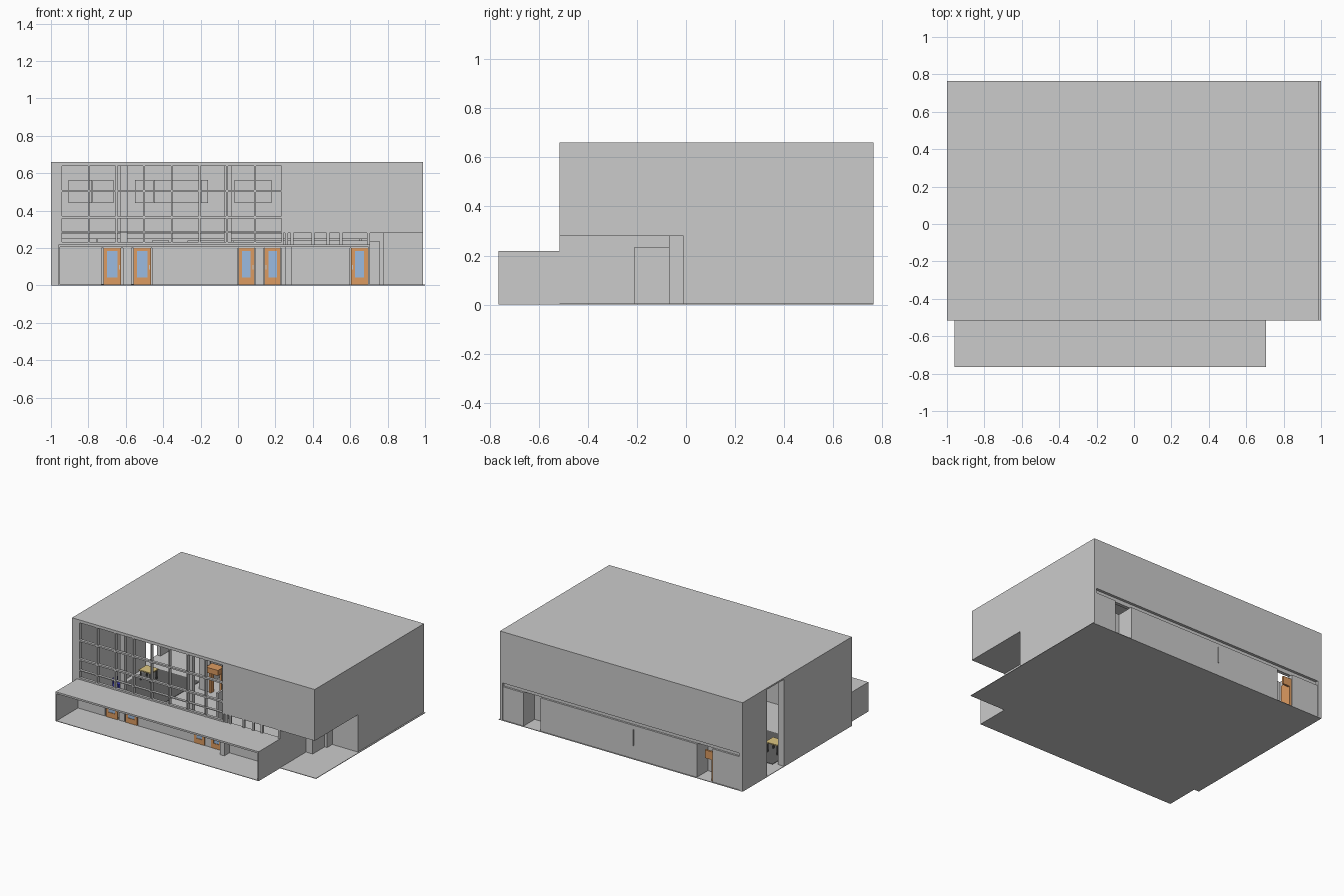
import bpy

def material(name, rgb):
    m = bpy.data.materials.new(name)
    m.diffuse_color = (*rgb, 1)
    return m

ORANGE = material("orange_wood", (0.72, 0.33, 0.12))
BLUE = material("blue_glass", (0.33, 0.5, 0.75))
NAVY = material("navy_fabric", (0.05, 0.05, 0.5))
GOLD = material("light_wood", (0.72, 0.56, 0.22))
DARK = material("dark_carpet", (0.12, 0.12, 0.12))
WHITE = material("white_metal", (0.9, 0.9, 0.9))

def box(name, x0, x1, y0, y1, z0, z1, mat=None):
    """Axis-aligned box from its limits."""
    bpy.ops.mesh.primitive_cube_add(size=1, location=((x0+x1)/2, (y0+y1)/2, (z0+z1)/2))
    o = bpy.context.object
    o.name = name
    o.scale = (x1-x0, y1-y0, z1-z0)
    bpy.ops.object.transform_apply(location=False, rotation=False, scale=True)
    if mat:
        o.data.materials.append(mat)
    return o

def door(name, x0, x1, y, handle_right=True):
    """Timber leaf with a tall glass pane and a small handle."""
    s, t = 0.02, 0.012
    box(name + "_stile_left", x0, x0+s, y, y+t, 0.005, 0.2, ORANGE)
    box(name + "_stile_right", x1-s, x1, y, y+t, 0.005, 0.2, ORANGE)
    box(name + "_bottom_rail", x0+s, x1-s, y, y+t, 0.005, 0.042, ORANGE)
    box(name + "_top_rail", x0+s, x1-s, y, y+t, 0.185, 0.2, ORANGE)
    box(name + "_glass", x0+s, x1-s, y+0.004, y+0.008, 0.042, 0.185, BLUE)
    hx = x1-0.008 if handle_right else x0+0.008
    box(name + "_handle", hx-0.003, hx+0.003, y-0.008, y+0.02, 0.085, 0.11, WHITE)

F, B, L, R, H, MID = -0.515, 0.765, -1.0, 0.99, 0.66, 0.28

# Ground slabs and roof
box("ground_floor", L, 1.0, F, B, 0, 0.004)
box("porch_floor", -0.96, 0.705, -0.765, F, 0, 0.004)
box("roof", -0.95, R, F, B, 0.648, H)
box("roof_edge_left", L, -0.95, 0.28, B, 0.648, H)

# Left wall, in two parts with a tall opening
box("left_wall_front", L, -0.95, F, 0.28, 0, H)
box("left_wall_back", L, -0.97, 0.48, B, 0, H)

# Upper storey walls
box("upper_front_wall", 0.24, R, F, F+0.02, MID, 0.648)
box("upper_right_wall", R-0.02, R, F, B, MID, 0.648)
box("upper_back_wall", -0.97, R, B-0.02, B, MID, 0.648)
box("corner_soffit", 0.69, R-0.02, F+0.02, 0.0, MID, MID+0.01)

# Lower right walls and recessed corner
box("lower_right_wall", R-0.02, R, -0.01, B, 0, MID)
box("corner_back_wall", 0.70, R, -0.01, 0.01, 0, MID)
box("corner_side_wall", 0.69, 0.705, F, -0.01, 0, MID)
box("corner_pier", 0.705, 0.78, -0.07, -0.01, 0, MID)
box("corner_lobby", 0.705, 0.76, -0.21, -0.07, 0, 0.235)

# Lower back wall with two recessed entries
for i, (a, b) in enumerate([(-0.97, -0.75), (-0.62, 0.66), (0.80, R-0.02)]):
    box(f"lower_back_wall_{i}", a, b, B-0.03, B-0.006, 0, 0.25)
box("back_ledge", -0.97, R-0.02, B-0.045, B-0.02, 0.25, MID)
for n, a, b in [("left", -0.75, -0.62), ("right", 0.66, 0.80)]:
    box(f"back_{n}_recess_side_a", a-0.01, a, 0.63, B-0.03, 0, 0.25)
    box(f"back_{n}_recess_side_b", b, b+0.01, 0.63, B-0.03, 0, 0.25)
    box(f"back_{n}_recess_end", a, b, 0.62, 0.63, 0, 0.25)
box("back_door_leaf", -0.75, -0.735, 0.66, 0.75, 0.005, 0.2, ORANGE)
box("back_door_head", -0.75, -0.68, 0.735, 0.75, 0.16, 0.22, ORANGE)
box("back_fin", -0.103, -0.098, B-0.006, B, 0.1, 0.22)

# Porch canopy with closed ends
box("porch_canopy", -0.96, 0.705, -0.765, F, 0.205, 0.218)
box("porch_left_end", -0.96, -0.952, -0.765, F, 0, 0.205)
box("porch_right_end", 0.697, 0.705, -0.765, F, 0, 0.205)

# Lower front wall bays between the entrances
for i, (a, b) in enumerate([(-0.95, -0.73), (-0.615, -0.57), (-0.46, 0.0),
                            (0.09, 0.14), (0.23, 0.60)]):
    box(f"lower_front_wall_{i}", a, b, F, F+0.015, 0, 0.205)
box("front_lintel", -0.95, 0.69, F, F+0.02, 0.2, 0.218)
box("porch_side_pier", 0.255, 0.29, F-0.06, F, 0, 0.205)
for i, (a, b, r) in enumerate([(-0.72, -0.625, True), (-0.56, -0.465, True),
                               (0.002, 0.088, True), (0.142, 0.228, False),
                               (0.605, 0.695, False)]):
    door(f"front_door_{i}", a, b, F-0.004, r)

# Curtain wall grid, thin members
for i in range(9):
    x = -0.946 + i*0.148
    box(f"mullion_{i}", x-0.005, x+0.005, F, F+0.025, 0.218, 0.65)
for i, z in enumerate((0.225, 0.285, 0.365, 0.505, 0.645)):
    t = 0.003 if i == 1 else 0.006
    box(f"transom_{i}", -0.95, 0.242, F, F+0.02, z-t, z+t)
for x in (-0.61, -0.055):
    box("front_column", x-0.02, x+0.02, F+0.03, F+0.06, 0, 0.648)

# Clerestory posts under the upper front wall
for x in (0.26, 0.29, 0.40, 0.48, 0.55):
    box("clerestory_post", x-0.008, x+0.008, F+0.005, F+0.02, 0.218, MID)

# Low interior partitions with a door
box("hall_partition_a", -0.45, -0.37, 0.2, 0.212, 0, 0.24)
box("hall_partition_b", -0.27, 0.69, 0.2, 0.212, 0, 0.24)
box("room_partition", -0.46, -0.45, 0.2, 0.735, 0, 0.24)
box("stair_core_wall", -0.04, -0.025, -0.2, 0.2, 0, 0.24)
box("hall_door_left", -0.37, -0.355, 0.19, 0.225, 0, 0.205, ORANGE)
box("hall_door_right", -0.285, -0.27, 0.19, 0.225, 0, 0.205, ORANGE)
box("hall_door_head", -0.37, -0.27, 0.15, 0.225, 0.17, 0.21, ORANGE)

# Wall panels inside the upper hall
for a, b, c in [(-0.905, -0.78, -0.665), (-0.55, -0.45, -0.245),
                (-0.245, -0.2, -0.16), (-0.02, 0.08, 0.18)]:
    box("wall_panel", a, b-0.001, 0.735, 0.745, 0.44, 0.565)
    box("wall_panel", b+0.001, c-0.001, 0.735, 0.745, 0.44, 0.565)

# Lounge: carpet, table, chairs
box("carpet", -0.92, -0.52, -0.12, 0.3, 0.004, 0.007, DARK)
box("table_top", -0.87, -0.77, 0.08, 0.17, 0.075, 0.083, GOLD)
for x in (-0.86, -0.78):
    for y in (0.09, 0.16):
        box("table_leg", x-0.004, x+0.004, y-0.004, y+0.004, 0.007, 0.075, DARK)
box("chair_seat", -0.945, -0.895, -0.12, -0.07, 0.007, 0.04, NAVY)
box("chair_back", -0.945, -0.935, -0.12, -0.07, 0.04, 0.075, NAVY)
